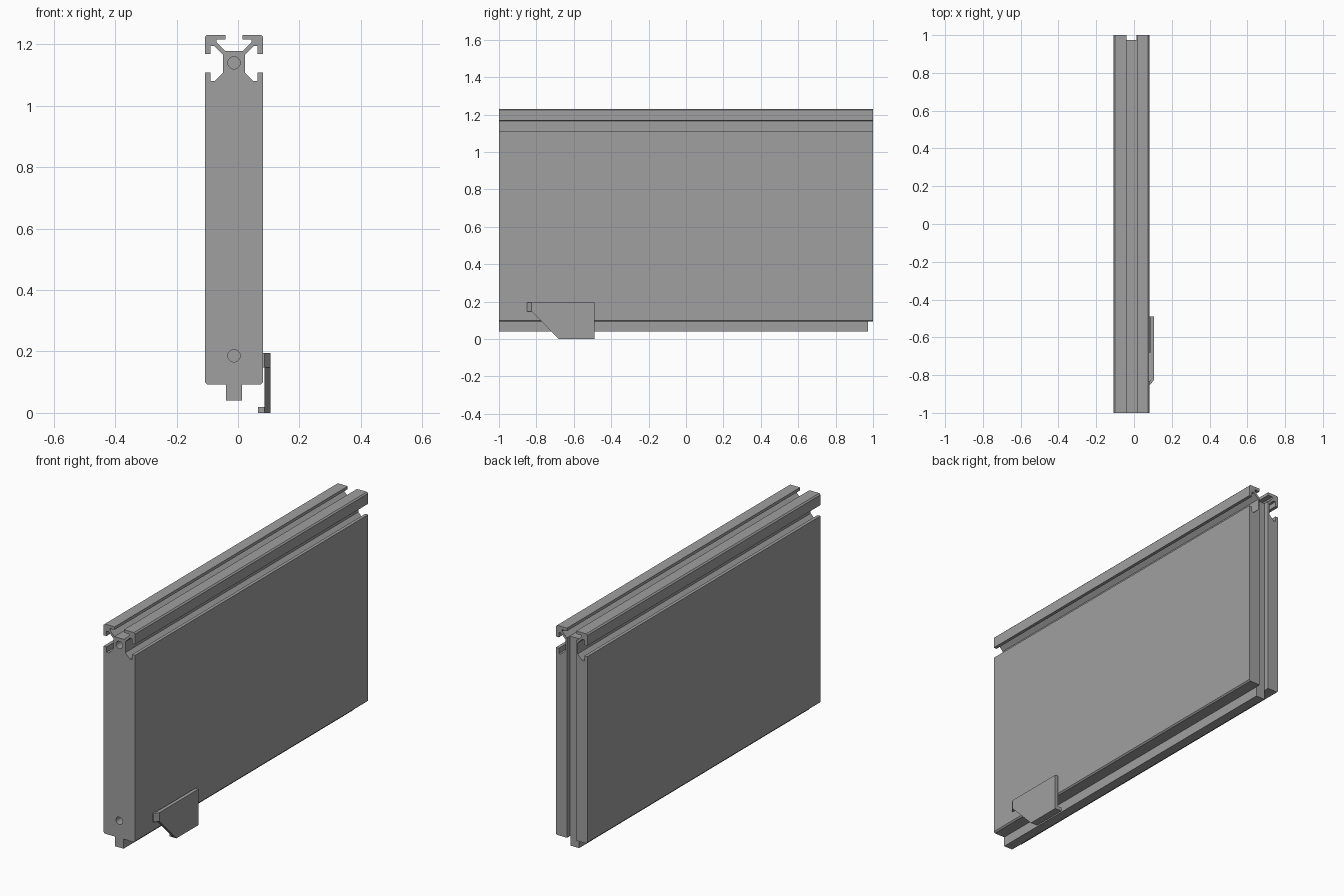
import bpy, bmesh, math
from mathutils import Matrix

if "Cube" in bpy.data.objects:
    bpy.data.objects.remove(bpy.data.objects["Cube"])

CX = -0.013          # centre line of the wall section
H = 0.0945           # half thickness

grey = bpy.data.materials.new("plain grey")
grey.diffuse_color = (0.35, 0.35, 0.35, 1)
grey.use_nodes = True
grey.node_tree.nodes["Principled BSDF"].inputs["Base Color"].default_value = grey.diffuse_color


def prism(name, outline, place, start, end):
    """Extrude a 2D outline; place(u, v, w) turns it into a 3D point."""
    bm = bmesh.new()
    rings = [[bm.verts.new(place(u, v, w)) for u, v in outline] for w in (start, end)]
    n = len(outline)
    for ring in rings:
        bm.faces.new(ring)
    for i in range(n):
        j = (i + 1) % n
        bm.faces.new((rings[0][i], rings[0][j], rings[1][j], rings[1][i]))
    bmesh.ops.recalc_face_normals(bm, faces=bm.faces)
    return finish(name, bm)


def finish(name, bm):
    mesh = bpy.data.meshes.new(name)
    bm.to_mesh(mesh)
    bm.free()
    mesh.materials.append(grey)
    ob = bpy.data.objects.new(name, mesh)
    bpy.context.collection.objects.link(ob)
    return ob


def along_y(u, v, w):
    return (u, w, v)


def along_x(u, v, w):
    return (w, u, v)


def along_z(u, v, w):
    return (u, v, w)


def box(x0, x1, y0, y1):
    return [(x0, y0), (x1, y0), (x1, y1), (x0, y1)]


def cut(target, cutter):
    mod = target.modifiers.new("cut", 'BOOLEAN')
    mod.operation = 'DIFFERENCE'
    mod.solver = 'EXACT'
    mod.object = cutter
    bpy.context.view_layer.objects.active = target
    bpy.ops.object.modifier_apply(modifier=mod.name)
    bpy.data.objects.remove(cutter)


# wall section: right half from the tongue up to the slotted head, then mirrored
half = [
    (0.026, 0.041), (0.026, 0.093), (H - 0.007, 0.093), (H, 0.100),
    (H, 1.109), (0.077, 1.109), (0.077, 1.080), (0.064, 1.080),
    (0.036, 1.108), (0.036, 1.167), (0.064, 1.195), (0.077, 1.195),
    (0.077, 1.168), (H, 1.168), (H, 1.224), (H - 0.007, 1.231),
    (0.028, 1.231), (0.028, 1.215), (0.057, 1.215), (0.057, 1.206),
    (0.029, 1.178),
]
section = [(CX + x, z) for x, z in half] + [(CX - x, z) for x, z in reversed(half)]
wall = prism("wall_panel", section, along_y, -1, 1)

# upright groove in the back end
cut(wall, prism("groove_cutter", box(CX - 0.027, CX + 0.027, 0.973, 1.1),
                along_z, -0.1, 1.4))

# two round holes in the front end
for z in (1.14, 0.186):
    bm = bmesh.new()
    bmesh.ops.create_cone(bm, cap_ends=True, segments=32, radius1=0.02, radius2=0.02,
                          depth=0.2, matrix=Matrix.Translation((CX, -1, z))
                          @ Matrix.Rotation(math.pi / 2, 4, 'X'))
    cut(wall, finish("hole_cutter", bm))

# side bracket: plate with a slanted lower front edge
prism("bracket_plate", [(-0.825, 0.195), (-0.49, 0.195), (-0.49, 0), (-0.68, 0),
                        (-0.825, 0.148)], along_x, 0.087, 0.106)
# bracket tip bent in towards the wall
prism("bracket_tip", [(0.082, -0.85), (0.087, -0.85), (0.106, -0.825), (0.087, -0.825),
                      (0.082, -0.835)], along_z, 0.148, 0.195)
# bracket foot reaching under the wall
prism("bracket_foot", box(0.065, 0.087, 0, 0.019), along_y, -0.68, -0.49)

for ob in bpy.context.scene.objects:
    ob.select_set(True)
bpy.context.view_layer.objects.active = wall
bpy.ops.object.shade_smooth_by_angle(angle=math.radians(30))
